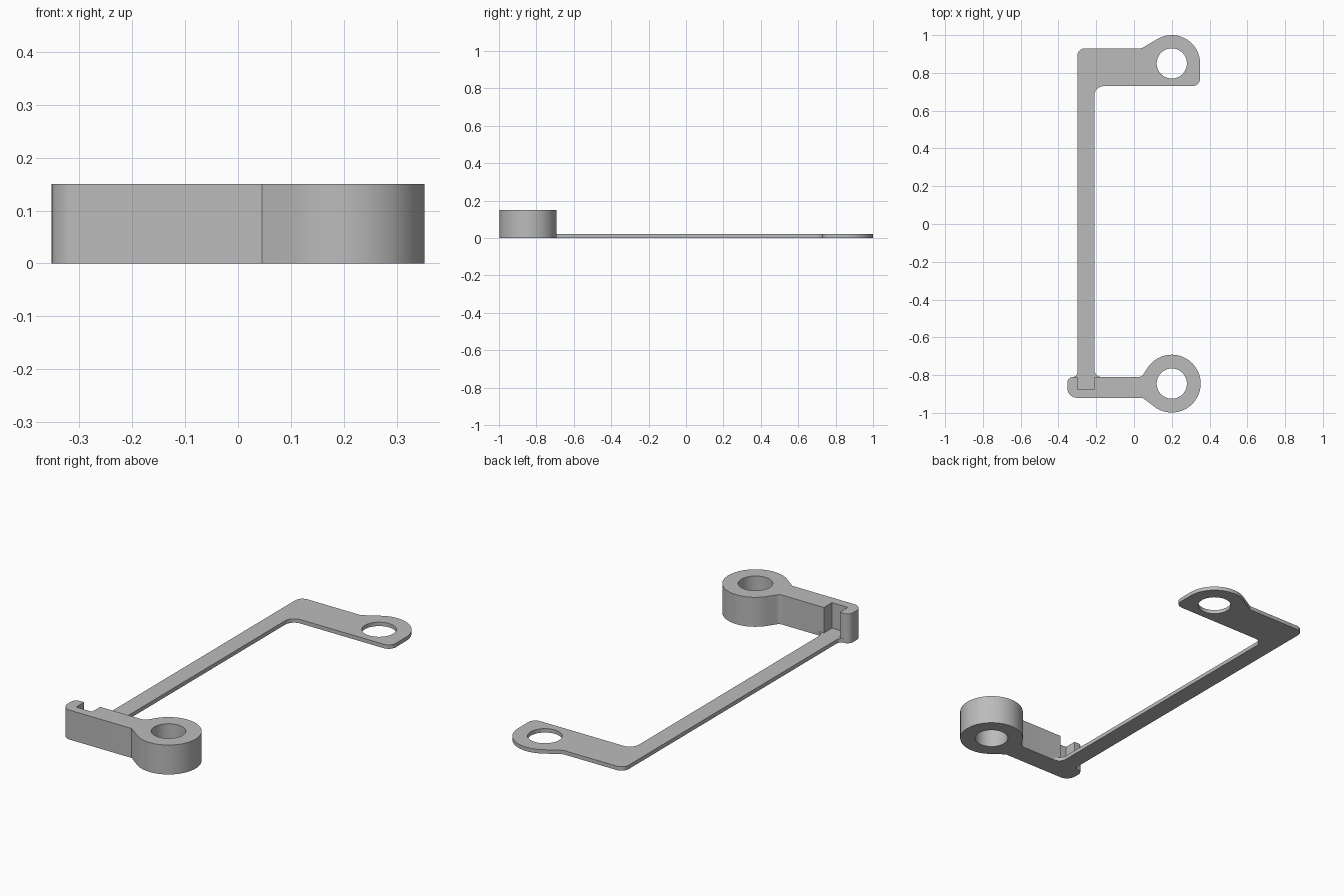
import bpy, bmesh
from math import radians, cos, sin, tan
from mathutils import Vector

cube = bpy.data.objects.get("Cube")
if cube:
    bpy.data.objects.remove(cube, do_unlink=True)

GREY = (0.5, 0.5, 0.5, 1)
mat = bpy.data.materials.new("plain grey")
mat.use_nodes = True
mat.diffuse_color = GREY
for node in mat.node_tree.nodes:
    if node.type == 'BSDF_PRINCIPLED':
        node.inputs["Base Color"].default_value = GREY


def arc(cx, cy, r, start, end, steps=8):
    """Points along an arc, angles in degrees."""
    angles = [radians(start + (end - start) * i / steps) for i in range(steps + 1)]
    return [(cx + r * cos(a), cy + r * sin(a), 0) for a in angles]


def rounded(points, steps=6):
    """Turn (x, y, radius) corners into an outline with filleted corners."""
    out = []
    for i, (x, y, r) in enumerate(points):
        p = Vector((x, y))
        if r == 0:
            out.append(p)
            continue
        a = (Vector(points[i - 1][:2]) - p).normalized()
        b = (Vector(points[(i + 1) % len(points)][:2]) - p).normalized()
        half = a.angle(b) / 2
        centre = p + (a + b).normalized() * (r / sin(half))
        va, vb = p + a * (r / tan(half)) - centre, p + b * (r / tan(half)) - centre
        for k in range(steps + 1):
            out.append(centre + va.lerp(vb, k / steps).normalized() * r)
    return out


def plate(name, outline, hole, height):
    """Extrude an outline with one hole upward from the ground."""
    bm = bmesh.new()
    for loop in (outline, hole):
        verts = [bm.verts.new((p[0], p[1], 0)) for p in loop]
        for i, v in enumerate(verts):
            bm.edges.new((verts[i - 1], v))
    bmesh.ops.triangle_fill(bm, use_beauty=True, edges=bm.edges[:])
    top = bmesh.ops.extrude_face_region(bm, geom=bm.faces[:])["geom"]
    bmesh.ops.translate(bm, vec=(0, 0, height),
                        verts=[g for g in top if isinstance(g, bmesh.types.BMVert)])
    bmesh.ops.recalc_face_normals(bm, faces=bm.faces[:])
    mesh = bpy.data.meshes.new(name)
    bm.to_mesh(mesh)
    bm.free()
    mesh.materials.append(mat)
    obj = bpy.data.objects.new(name, mesh)
    bpy.context.collection.objects.link(obj)
    bpy.ops.object.select_all(action='DESELECT')
    obj.select_set(True)
    bpy.context.view_layer.objects.active = obj
    bpy.ops.object.shade_smooth_by_angle(angle=radians(25))


LEFT, RIGHT = -0.30, -0.21        # sides of the long strip
BACK, SLOT = -0.81, -0.875        # back of the thick arm, bottom of its slot
REAR_Y, FRONT_Y, EYE, HOLE = 0.85, -0.845, 0.15, 0.08

# Thin strip: tongue in the slot, long bar and rear eyelet
strip = [(LEFT, SLOT, 0), (RIGHT, SLOT, 0), (RIGHT, BACK, 0)]
strip += arc(RIGHT + 0.04, BACK + 0.04, 0.04, 270, 180)
strip += [(RIGHT, 0.73, 0.05), (0.35, 0.73, 0.04)]
strip += arc(0.2, REAR_Y, EYE, 0, 120, 24)
strip += [(0.04, 0.93, 0.03), (LEFT, 0.93, 0.04)]
strip += arc(LEFT - 0.025, BACK + 0.025, 0.025, 0, -90)
strip += [(LEFT, BACK, 0)]
plate("thin_strip", rounded(strip), arc(0.2, REAR_Y, HOLE, 0, 354, 59), 0.02)

# Thick front arm: eyelet, slot and hooked end
arm = [(-0.353, -0.92, 0.05), (0.045, -0.92, 0)]
arm += arc(0.2, FRONT_Y, EYE + 0.003, 235, 504, 54)
arm += [(0.04, BACK, 0.03), (RIGHT, BACK, 0), (RIGHT, SLOT, 0),
        (LEFT, SLOT, 0), (LEFT, BACK, 0), (-0.353, BACK, 0.03)]
plate("thick_arm", rounded(arm), arc(0.2, FRONT_Y, HOLE, 0, 354, 59), 0.15)
